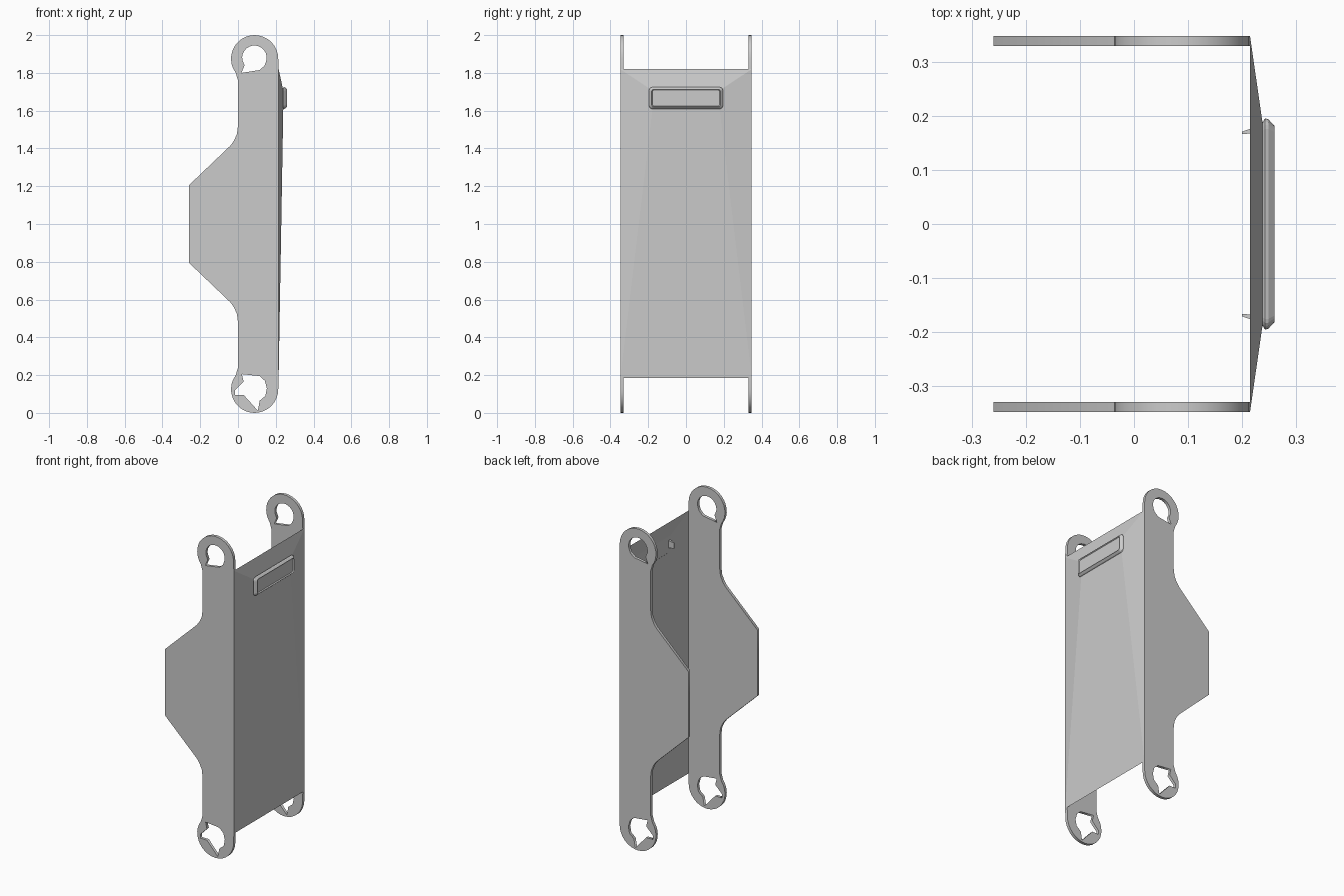
import bpy, bmesh
from math import sin, cos, radians

if "Cube" in bpy.data.objects:
    bpy.data.objects.remove(bpy.data.objects["Cube"])


def arc(cx, cz, r, a0, a1, n):
    return [(cx + r * cos(radians(a0 + (a1 - a0) * i / n)),
             cz + r * sin(radians(a0 + (a1 - a0) * i / n))) for i in range(n + 1)]


def plate(name, outlines, y, thickness):
    """Flat xz plate with holes, extruded along y."""
    cu = bpy.data.curves.new(name, 'CURVE')
    cu.dimensions = '2D'
    cu.fill_mode = 'BOTH'
    cu.extrude = thickness / 2
    for pts in outlines:
        sp = cu.splines.new('POLY')
        sp.points.add(len(pts) - 1)
        for p, (x, z) in zip(sp.points, pts):
            p.co = (x, z, 0, 1)
        sp.use_cyclic_u = True
    ob = bpy.data.objects.new(name, cu)
    bpy.context.collection.objects.link(ob)
    ob.rotation_euler.x = radians(90)
    ob.location.y = y
    bpy.ops.object.select_all(action='DESELECT')
    ob.select_set(True)
    bpy.context.view_layer.objects.active = ob
    bpy.ops.object.convert(target='MESH')


def loft(name, loops, cap_start=False, cap_end=False):
    """Skin a stack of equally sized point loops."""
    bm = bmesh.new()
    rings = [[bm.verts.new(p) for p in lp] for lp in loops]
    for a, b in zip(rings, rings[1:]):
        n = len(a)
        for i in range(n):
            bm.faces.new((a[i], a[(i + 1) % n], b[(i + 1) % n], b[i]))
    if cap_start:
        bm.faces.new(rings[0][::-1])
    if cap_end:
        bm.faces.new(rings[-1])
    me = bpy.data.meshes.new(name)
    bm.to_mesh(me)
    bm.free()
    ob = bpy.data.objects.new(name, me)
    bpy.context.collection.objects.link(ob)
    return ob


def rect(x, hy, z0, z1):
    return [(x, -hy, z0), (x, hy, z0), (x, hy, z1), (x, -hy, z1)]


def round_rect(x, hy, hz, r, zc=1.667):
    pts = []
    for sy, sz, a in ((1, 1, 0), (-1, 1, 90), (-1, -1, 180), (1, -1, 270)):
        pts += [(x, y, z) for y, z in
                arc(sy * (hy - r), zc + sz * (hz - r), r, a, a + 90, 4)]
    return pts


# Side plates: ringed ends, left-hand trapezoid wing, irregular eyelets
left_upper = [(-0.012, 1.80), (0, 1.76), (0, 1.52), (-0.006, 1.475),
              (-0.022, 1.44), (-0.04, 1.415), (-0.26, 1.205)]
left = left_upper + [(x, 2 - z) for x, z in left_upper[::-1]]
outline = (arc(0.088, 1.875, 0.125, 0, 205, 18) + left
           + arc(0.088, 0.125, 0.125, 155, 360, 18)
           + [(0.215, 0.185), (0.215, 1.815)])
top_eye = arc(0.087, 1.88, 0.065, -20, 190, 14) + [
    (0.035, 1.84), (0.018, 1.80), (0.115, 1.815), (0.14, 1.838)]
bottom_eye = [(0.02, 0.205), (0.115, 0.195), (0.142, 0.17), (0.153, 0.13),
              (0.145, 0.09), (0.115, 0.065), (0.105, 0.012), (0.03, 0.095),
              (-0.015, 0.095), (-0.015, 0.12), (0.03, 0.165)]
for side, y in (("near", -0.339), ("far", 0.339)):
    plate("side_plate_" + side, [outline, top_eye, bottom_eye], y, 0.018)

# Front panel: thin sheet rising gently to the badge opening
loft("front_panel", [rect(0.215, 0.348, 0.185, 1.82), rect(0.24, 0.175, 1.63, 1.705)])

# Badge: chamfered frame with a recessed blank plate
loft("badge", [round_rect(0.238, 0.188, 0.052, 0.015),
               round_rect(0.243, 0.196, 0.058, 0.02),
               round_rect(0.249, 0.194, 0.056, 0.018),
               round_rect(0.260, 0.182, 0.046, 0.012),
               round_rect(0.253, 0.178, 0.042, 0.01)], True, True)

# Small retaining wedges behind the panel
for side, s in (("near", -1), ("far", 1)):
    loop = [(0.24, s * y, z) for y, z in
            ((0.168, 1.645), (0.185, 1.645), (0.185, 1.69), (0.168, 1.69))]
    tip = [(0.2, s * y, z) for y, z in
           ((0.167, 1.65), (0.171, 1.65), (0.171, 1.685), (0.167, 1.685))]
    if s > 0:
        loop, tip = loop[::-1], tip[::-1]
    loft("clip_" + side, [loop, tip], True, True)
